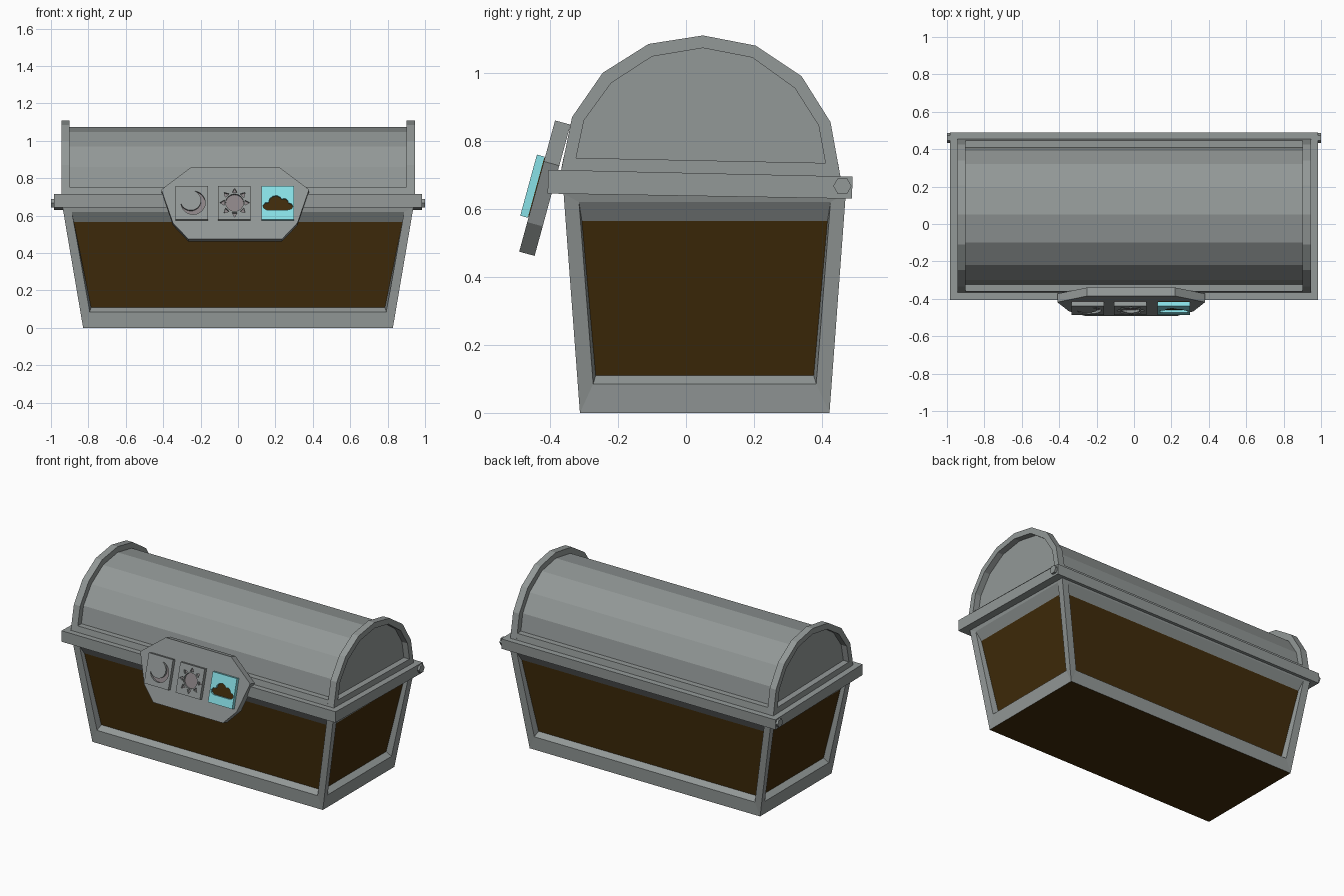
import bpy, bmesh, math
from mathutils import Matrix, Vector

if "Cube" in bpy.data.objects:
    bpy.data.objects.remove(bpy.data.objects["Cube"])


def material(name, rgb):
    m = bpy.data.materials.new(name)
    m.diffuse_color = (*rgb, 1)
    m.use_nodes = True
    m.node_tree.nodes["Principled BSDF"].inputs["Base Color"].default_value = m.diffuse_color
    return m


GREY = material("iron_grey", (0.29, 0.315, 0.31))
BROWN = material("dark_wood", (0.05, 0.024, 0.003))
BLUE = material("pale_blue", (0.25, 0.75, 0.80))
MAUVE = material("mauve_grey", (0.26, 0.23, 0.24))


def finish(bm, name, mats):
    bmesh.ops.recalc_face_normals(bm, faces=bm.faces)
    me = bpy.data.meshes.new(name)
    bm.to_mesh(me)
    bm.free()
    for m in mats:
        me.materials.append(m)
    ob = bpy.data.objects.new(name, me)
    bpy.context.collection.objects.link(ob)
    return ob


def prism(name, outline, w0, w1, matrix, mats=(GREY,), hole=None):
    """Extrude a 2D outline from w0 to w1; an optional hole has the same point count."""
    bm = bmesh.new()
    loops = [[[bm.verts.new(matrix @ Vector((u, v, w))) for u, v in pts] for w in (w0, w1)]
             for pts in ([outline, hole] if hole else [outline])]
    n = len(outline)
    for a, b in loops:
        for i in range(n):
            j = (i + 1) % n
            bm.faces.new((a[i], a[j], b[j], b[i]))
    for k in (0, 1):
        if hole:
            o, h = loops[0][k], loops[1][k]
            for i in range(n):
                j = (i + 1) % n
                bm.faces.new((o[i], o[j], h[j], h[i]))
        else:
            bm.faces.new(loops[0][k])
    return finish(bm, name, mats)


def arc(cx, cy, r, a0, a1, n):
    return [(cx + r * math.cos(math.radians(a0 + (a1 - a0) * i / n)),
             cy + r * math.sin(math.radians(a0 + (a1 - a0) * i / n))) for i in range(n + 1)]


# (y, z) outlines extruded along x
SIDE = Matrix(((0, 0, 1, 0), (1, 0, 0, 0), (0, 1, 0, 0), (0, 0, 0, 1)))

# Tapered body with recessed wooden panels and wooden base
bm = bmesh.new()
low = [bm.verts.new((x, y, 0)) for x, y in ((-.828, -.312), (.828, -.312), (.828, .422), (-.828, .422))]
top = [bm.verts.new((x, y, .645)) for x, y in ((-.938, -.36), (.938, -.36), (.938, .47), (-.938, .47))]
base = bm.faces.new(low[::-1])
base.material_index = 1
bm.faces.new(top)
sides = [bm.faces.new((low[i], low[(i + 1) % 4], top[(i + 1) % 4], top[i])) for i in range(4)]
bm.normal_update()
for thick, depth, z_low, z_top in ((.042, 0, .085, .62), (.008, -.035, .11, .565)):
    bmesh.ops.inset_individual(bm, faces=sides, thickness=thick, depth=depth, use_even_offset=True)
    for f in sides:
        for v in f.verts:
            v.co.z = z_low if v.co.z < .3 else z_top
for f in sides:
    f.material_index = 1
finish(bm, "chest_body", (GREY, BROWN))

# Lid rim, very slightly tilted back
prism("lid_rim", [(-.407, .645), (.488, .63), (.49, .695), (-.405, .715)], -.985, .985, SIDE)

# Arched lid: barrel between two raised end arches
outer = [(-.37, .70), (-.335, .87), (-.245, 1.0), (-.11, 1.085), (.05, 1.11),
         (.205, 1.08), (.34, .99), (.425, .855), (.455, .69)]
inner = [(-.323, .75), (-.30, .86), (-.22, .97), (-.10, 1.048), (.05, 1.073),
         (.195, 1.045), (.32, .955), (.39, .845), (.41, .735)]
prism("lid_barrel", [(-.323, .70)] + inner + [(.41, .69)], -.905, .905, SIDE)
for s, tag in ((-1, "left"), (1, "right")):
    prism("lid_arch_" + tag, outer, s * .90, s * .945, SIDE, hole=inner)
    prism("hinge_bolt_" + tag, arc(.46, .667, .027, 0, 300, 5), s * .95, s * 1.0, SIDE)

# Strips along the foot of the barrel
prism("lid_front_strip", [(-.37, .70), (-.30, .70), (-.30, .752), (-.36, .752)], -.90, .90, SIDE)
prism("lid_back_strip", [(.455, .685), (.39, .685), (.39, .737), (.447, .737)], -.90, .90, SIDE)

# Tilted clasp plate: local u = x, v = up the plate, w = outwards
t = math.radians(15.3)
s, c = math.sin(t), math.cos(t)
CLASP = Matrix(((1, 0, 0, 0), (0, s, -c, -.385), (0, c, s, .86), (0, 0, 0, 1)))
half = [(.235, 0), (.395, -.125), (.333, -.31), (.25, -.40)]
plate = half + [(-u, v) for u, v in reversed(half)]
prism("clasp_plate", [(u - .015, v) for u, v in plate], -.047, 0, CLASP)

MID, FACE, FLOOR = -.204, .025, .010

# Moon: crescent opening to the upper left
d = .018 * math.sqrt(.5)
moon = arc(-.24, MID, .065, 185, 445, 18) + arc(-.24 - d, MID + d, .0552, 70.6, -160.6, 14)[1:-1]

# Sun: disc and eight rays
sun = [arc(-.018, MID, .048, 0, 337.5, 15)]
for k in range(8):
    a = k * math.pi / 4
    sun.append([(-.018 + r * math.cos(a + b), MID + r * math.sin(a + b))
                for r, b in ((.057, -.24), (.057, .24), (.08, 0))])

# Cloud
cloud = [(-.078, -.03), (-.08, -.015), (-.068, 0), (-.05, .002), (-.045, .022), (-.028, .036),
         (-.005, .04), (.012, .03), (.02, .02), (.038, .024), (.052, .012), (.055, 0),
         (.072, -.006), (.08, -.02), (.072, -.035), (.05, -.04), (-.06, -.04)]
cloud = [(u + .214, v + MID) for u, v in cloud]


def square(u, r):
    return [(u - r, MID - r * 1.07), (u + r, MID - r * 1.07), (u + r, MID + r * 1.07), (u - r, MID + r * 1.07)]


# Three square tiles, each with its symbol cut through to a coloured floor
for name, u, mat, floor, shapes in (("moon", -.247, GREY, MAUVE, [moon]),
                                    ("sun", -.02, GREY, MAUVE, sun),
                                    ("cloud", .212, BLUE, BROWN, [cloud])):
    tile = prism(name + "_tile", square(u, .087), .002, FACE, CLASP, (mat,))
    prism(name + "_floor", square(u, .084), -.01, FLOOR, CLASP, (floor,))
    for i, shape in enumerate(shapes):
        cutter = prism("%s_cutter_%d" % (name, i), shape, -.02, .06, CLASP, (mat,))
        cutter.hide_render = True
        cut = tile.modifiers.new("cut", 'BOOLEAN')
        cut.operation, cut.object, cut.solver = 'DIFFERENCE', cutter, 'EXACT'
